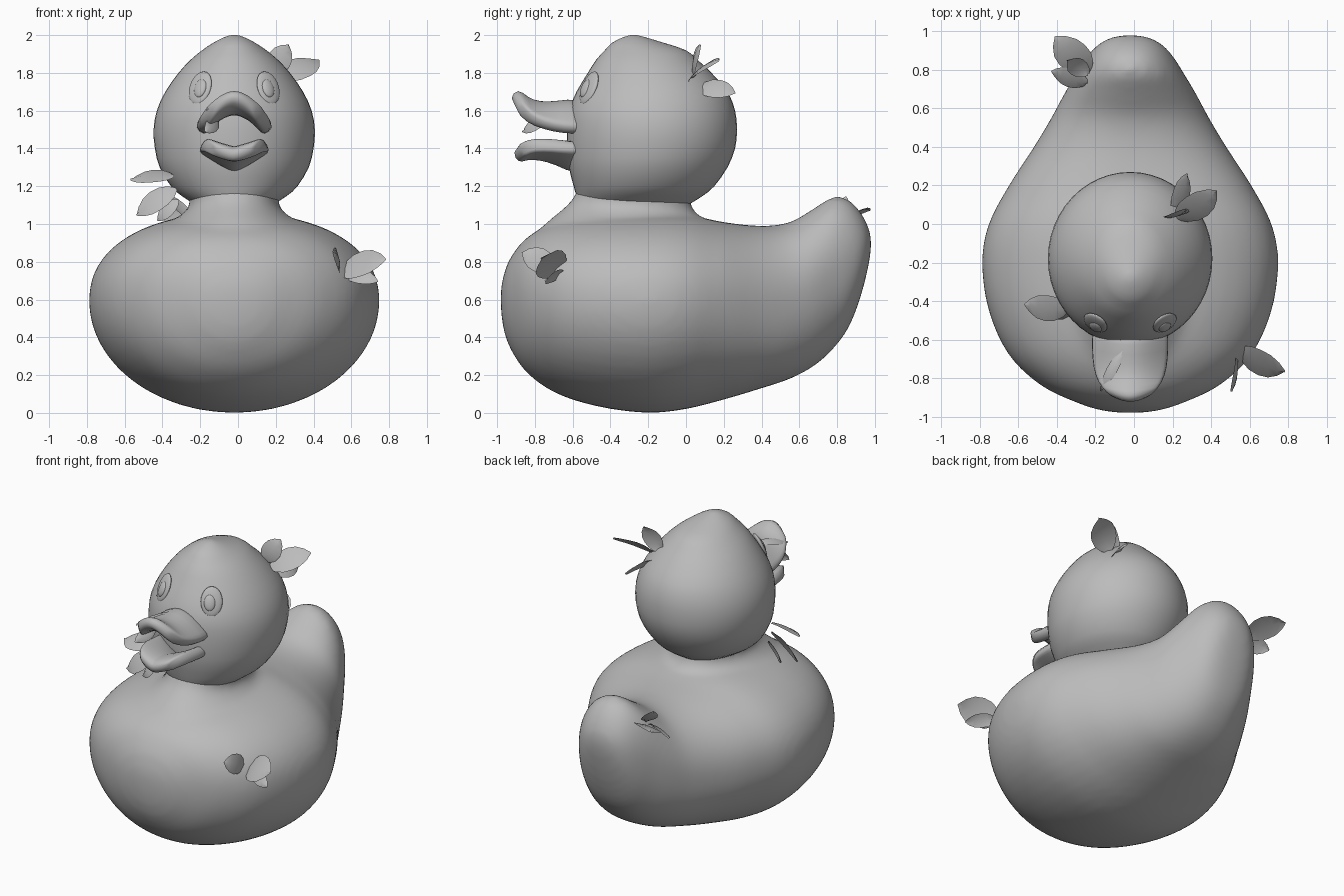
import bpy, bmesh, math
from mathutils import Vector

if "Cube" in bpy.data.objects:
    bpy.data.objects.remove(bpy.data.objects["Cube"])

CX = -0.02      # symmetry line of the toy
SEG = 48
grey = bpy.data.materials.new("plain_grey")
grey.diffuse_color = (0.5, 0.5, 0.5, 1)
grey.use_nodes = True
grey.node_tree.nodes["Principled BSDF"].inputs["Base Color"].default_value = grey.diffuse_color


def finish(name, bm):
    bmesh.ops.recalc_face_normals(bm, faces=bm.faces[:])
    me = bpy.data.meshes.new(name)
    bm.to_mesh(me)
    bm.free()
    me.materials.append(grey)
    me.shade_smooth()
    ob = bpy.data.objects.new(name, me)
    bpy.context.collection.objects.link(ob)
    return ob


def smooth_rows(rows, steps=4):
    """Catmull-Rom interpolation between the stations of a profile."""
    out = []
    for i in range(len(rows) - 1):
        quad = [rows[max(i - 1, 0)], rows[i], rows[i + 1], rows[min(i + 2, len(rows) - 1)]]
        for s in range(steps):
            t = s / steps
            out.append([.5 * (2 * b + (c - a) * t + (2 * a - 5 * b + 4 * c - d) * t * t
                              + (3 * b - a - 3 * c + d) * t ** 3) for a, b, c, d in zip(*quad)])
    return out + [list(rows[-1])]


def loft(bm, rings):
    """Skin closed rings of points and cap both ends."""
    rows = [[bm.verts.new(p) for p in r] for r in rings]
    for a, b in zip(rows, rows[1:]):
        for i in range(len(a)):
            j = (i + 1) % len(a)
            bm.faces.new((a[i], a[j], b[j], b[i]))
    bm.faces.new(rows[0])
    bm.faces.new(rows[-1])


def angles():
    return [2 * math.pi * i / SEG for i in range(SEG)]


def ring_y(y, w, z0, z1):
    """Body section: full shoulders in front, full underside at the tail."""
    lift = .06 * min(1, max(0, (.6 - y) / .4))
    low = 1 - .15 * min(1, max(0, (y - .1) / .4))
    c = z0 + (z1 - z0) * (.5 + lift)
    pts = []
    for a in angles():
        s, co = math.sin(a), math.cos(a)
        p = 1 - 1.6 * lift if s > 0 else low
        x = math.copysign(abs(co) ** p, co) * w
        z = s ** p * (z1 - c) if s > 0 else -abs(s) ** p * (c - z0)
        pts.append((CX + x, y, c + z))
    return pts


def ring_z(z, w, y0, y1):
    c, r = (y0 + y1) / 2, (y1 - y0) / 2
    return [(CX + w * math.cos(a), c + r * math.sin(a), z) for a in angles()]


# Body with upturned tail: y, half width, bottom, top
body = [(-.98, .06, .54, .66), (-.965, .16, .44, .73), (-.93, .27, .34, .82),
        (-.84, .46, .21, .93), (-.68, .63, .10, 1.01), (-.45, .735, .03, 1.05),
        (-.2, .77, 0, 1.06), (0, .735, .02, 1.05), (.2, .63, .07, 1.01),
        (.4, .50, .13, .99), (.55, .41, .18, 1.01), (.68, .34, .25, 1.085),
        (.78, .28, .34, 1.145), (.86, .23, .45, 1.13), (.92, .18, .60, 1.07),
        (.96, .12, .75, 1.0), (.98, .05, .86, .94)]
# Flared neck: z, half width, front, back
neck = [(.85, .40, -.80, .16), (.95, .39, -.79, .15), (1.0, .35, -.745, .11),
        (1.04, .29, -.70, .07), (1.09, .24, -.64, .03), (1.14, .235, -.595, .02),
        (1.2, .27, -.57, 0)]
bm = bmesh.new()
loft(bm, [ring_y(*s) for s in smooth_rows(body)])
loft(bm, [ring_z(*s) for s in smooth_rows(neck)])
body_ob = finish("body", bm)
# Fuse body and neck into one soft skin
rem = body_ob.modifiers.new("fuse", "REMESH")
rem.mode, rem.voxel_size, rem.use_smooth_shade = 'VOXEL', .022, True
smo = body_ob.modifiers.new("soften", "SMOOTH")
smo.factor, smo.iterations = .5, 14

# Head: z, half width, front, back
head = [(1.07, .12, -.50, -.05), (1.10, .20, -.56, .01), (1.15, .28, -.58, .09),
        (1.2, .335, -.595, .15), (1.3, .395, -.62, .22), (1.4, .42, -.63, .26),
        (1.5, .427, -.63, .27), (1.6, .41, -.62, .26), (1.7, .365, -.58, .22),
        (1.8, .295, -.52, .135), (1.87, .23, -.475, .06), (1.92, .17, -.43, 0),
        (1.96, .11, -.39, -.12), (1.99, .05, -.33, -.22), (2.0, .015, -.29, -.26)]
bm = bmesh.new()
loft(bm, [ring_z(*s) for s in smooth_rows(head, 2)])
finish("head", bm)


def bill(name, rows, power, thick):
    """Curved sheet: y, half width, centre height, edge height."""
    bm = bmesh.new()
    n = 12
    grid = []
    for y, w, zc, ze in rows:
        us = [2 * i / n - 1 for i in range(n + 1)]
        # rounded front rim: outer points sit a little further back
        grid.append([bm.verts.new((CX + w * u, y + .03 * u * u,
                                   zc + (ze - zc) * abs(u) ** power)) for u in us])
    for a, b in zip(grid, grid[1:]):
        for i in range(n):
            bm.faces.new((a[i], a[i + 1], b[i + 1], b[i]))
    ob = finish(name, bm)
    sol = ob.modifiers.new("thickness", "SOLIDIFY")
    sol.thickness, sol.offset = thick, 0
    sub = ob.modifiers.new("rounding", "SUBSURF")
    sub.levels = sub.render_levels = 1


# Open beak
bill("upper_beak", [(-.56, .185, 1.635, 1.485), (-.68, .185, 1.615, 1.49),
                    (-.78, .18, 1.61, 1.515), (-.86, .155, 1.64, 1.55),
                    (-.915, .115, 1.695, 1.62)], 1.8, .075)
bill("lower_beak", [(-.56, .175, 1.28, 1.415), (-.68, .175, 1.35, 1.42),
                    (-.78, .17, 1.375, 1.425), (-.86, .15, 1.375, 1.42),
                    (-.905, .105, 1.35, 1.385)], 1.2, .075)

# Eyes: low raised oval with a smaller pupil
for side, label in ((-1, "left"), (1, "right")):
    normal = Vector((side * .50, -.77, .38)).normalized()
    quat = normal.to_track_quat('Z', 'Y')
    for part, pos, size in (("eye", (.18, -.513, 1.72), (.068, .095, .021)),
                            ("pupil", (.175, -.526, 1.715), (.036, .052, .017))):
        bm = bmesh.new()
        bmesh.ops.create_uvsphere(bm, u_segments=20, v_segments=10, radius=1)
        ob = finish(label + "_" + part, bm)
        ob.rotation_mode = 'QUATERNION'
        ob.rotation_quaternion = quat
        ob.scale = size
        lift = normal * (.008 if part == "pupil" else 0)
        ob.location = Vector((CX + side * pos[0], pos[1], pos[2])) + lift


def leaf(name, base, tip, normal, width):
    """Thin pointed petal, gently arched along its length."""
    base, tip = Vector(base), Vector(tip)
    d = tip - base
    across = d.cross(Vector(normal)).normalized()
    up = across.cross(d).normalized()
    bm = bmesh.new()
    rows = []
    for t, w in ((0, .15), (.12, .6), (.3, .92), (.5, 1), (.7, .88), (.87, .52), (1, .03)):
        mid = base + d * t + up * (.06 * d.length * math.sin(math.pi * t))
        rows.append([bm.verts.new(mid + across * (k * w * width / 2) - up * (.01 * abs(k)))
                     for k in (-1, 0, 1)])
    for a, b in zip(rows, rows[1:]):
        for i in (0, 1):
            bm.faces.new((a[i], a[i + 1], b[i + 1], b[i]))
    finish(name, bm)


# Petal clusters: base, tip, facing, width
clusters = {
    "head_petal": [((.17, .03, 1.79), (.27, .07, 1.95), (.3, -.85, .3), .13),
                   ((.22, .02, 1.77), (.43, .17, 1.87), (0, -.65, .75), .17),
                   ((.21, .06, 1.73), (.28, .26, 1.70), (.75, 0, .65), .13)],
    "shoulder_petal": [((.54, -.69, .77), (.51, -.87, .85), (1, -.2, .2), .13),
                       ((.53, -.66, .75), (.78, -.77, .82), (0, -.72, .68), .19),
                       ((.56, -.65, .74), (.74, -.75, .70), (.2, -.85, .4), .09)],
    "neck_petal": [((-.34, -.45, 1.26), (-.57, -.42, 1.24), (0, -.45, .9), .15),
                   ((-.33, -.46, 1.19), (-.54, -.44, 1.05), (-.3, -.75, .5), .14),
                   ((-.32, -.44, 1.13), (-.43, -.42, 1.02), (-.3, -.8, .5), .09)],
    "tail_petal": [((-.23, .79, 1.0), (-.41, .97, 1.08), (-.2, -.3, .9), .18),
                   ((-.24, .73, .99), (-.43, .79, .97), (.3, -.6, .7), .12),
                   ((-.24, .78, 1.02), (-.35, .85, 1.14), (-.7, .5, .4), .10)],
    "beak_petal": [((-.06, -.66, 1.65), (-.17, -.86, 1.61), (-.5, -.2, .8), .06),
                   ((-.10, -.74, 1.56), (-.17, -.87, 1.49), (.7, -.5, .4), .08)],
}
for name, petals in clusters.items():
    for i, args in enumerate(petals):
        leaf(f"{name}_{i + 1}", *args)
